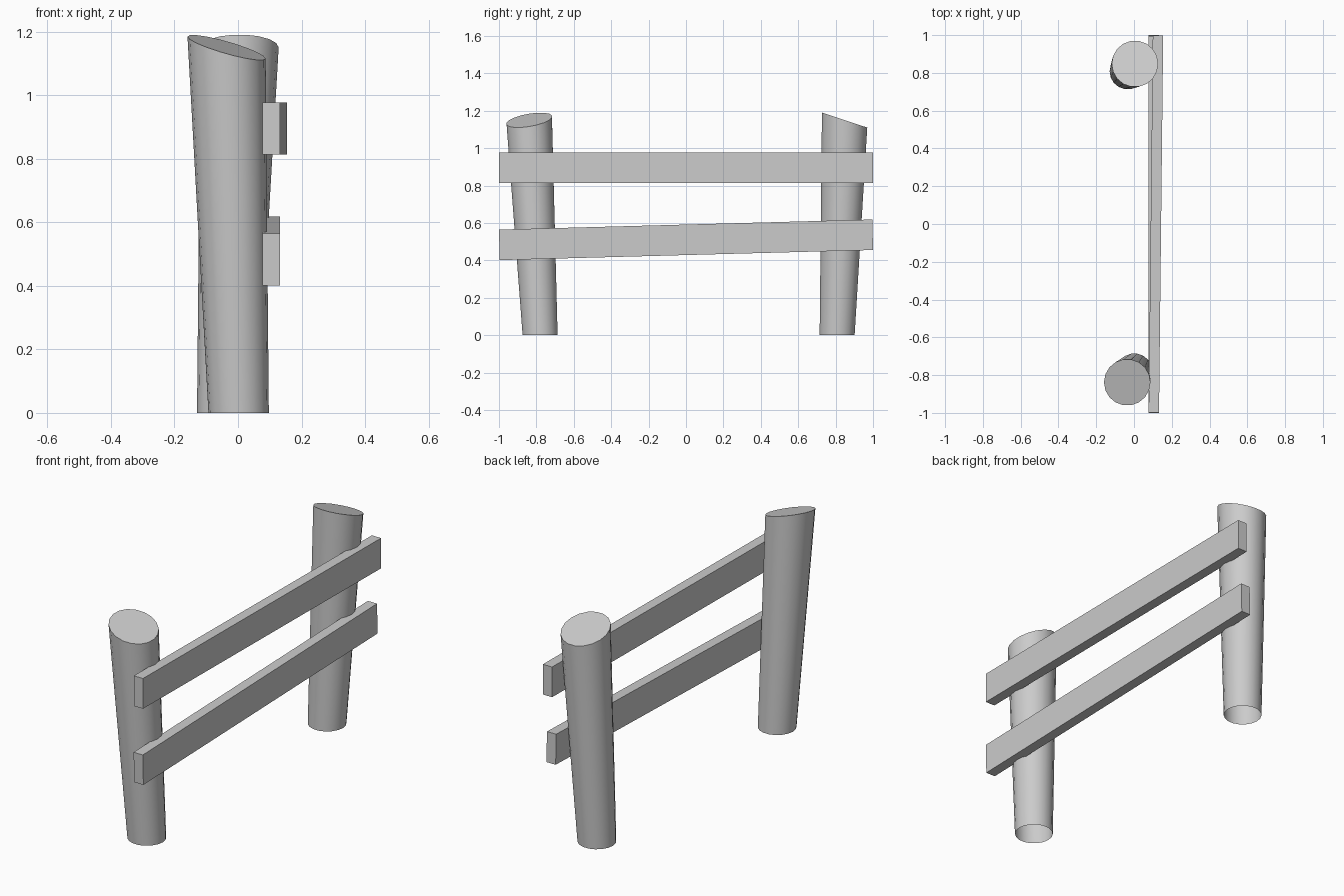
import bpy, bmesh, math
from mathutils import Vector

if "Cube" in bpy.data.objects:
    bpy.data.objects.remove(bpy.data.objects["Cube"])

SIDES = 18


def post(name, base, top, slope_x, slope_y, r0=0.095, r1=0.123, height=1.15):
    """Leaning post that widens upward, open underneath, with a slanted cut top."""
    bm = bmesh.new()
    low, high = [], []
    for i in range(SIDES):
        a = 2 * math.pi * i / SIDES
        c, s = math.cos(a), math.sin(a)
        low.append(bm.verts.new((base[0] + r0 * c, base[1] + r0 * s, 0)))
        dx, dy = r1 * c, r1 * s
        z = height + slope_x * dx + slope_y * dy
        high.append(bm.verts.new((top[0] + dx, top[1] + dy, z)))
    for i in range(SIDES):
        j = (i + 1) % SIDES
        bm.faces.new((low[i], low[j], high[j], high[i]))
    bm.faces.new(high)
    mesh = bpy.data.meshes.new(name)
    bm.to_mesh(mesh)
    bm.free()
    obj = bpy.data.objects.new(name, mesh)
    bpy.context.collection.objects.link(obj)
    bpy.ops.object.select_all(action='DESELECT')
    obj.select_set(True)
    bpy.context.view_layer.objects.active = obj
    bpy.ops.object.shade_smooth_by_angle(angle=math.radians(30))


def rail(name, start, end, thick=0.055, height=0.163):
    """Plank running between two end centres."""
    a, b = Vector(start), Vector(end)
    d = b - a
    bpy.ops.mesh.primitive_cube_add(size=1, location=(a + b) / 2)
    obj = bpy.context.object
    obj.name = name
    obj.scale = (thick, d.length, height)
    obj.rotation_euler = (math.atan2(d.z, d.y), 0, -math.atan2(d.x, d.y))


# Posts
post("front_post", (0.002, -0.78), (-0.036, -0.838), -0.28, 0.16)
post("back_post", (-0.034, 0.808), (0.005, 0.848), 0.0, -0.33)

# Rails
rail("upper_rail", (0.105, -0.999, 0.895), (0.127, 0.999, 0.895))
rail("lower_rail", (0.105, -0.998, 0.483), (0.105, 0.998, 0.537))
